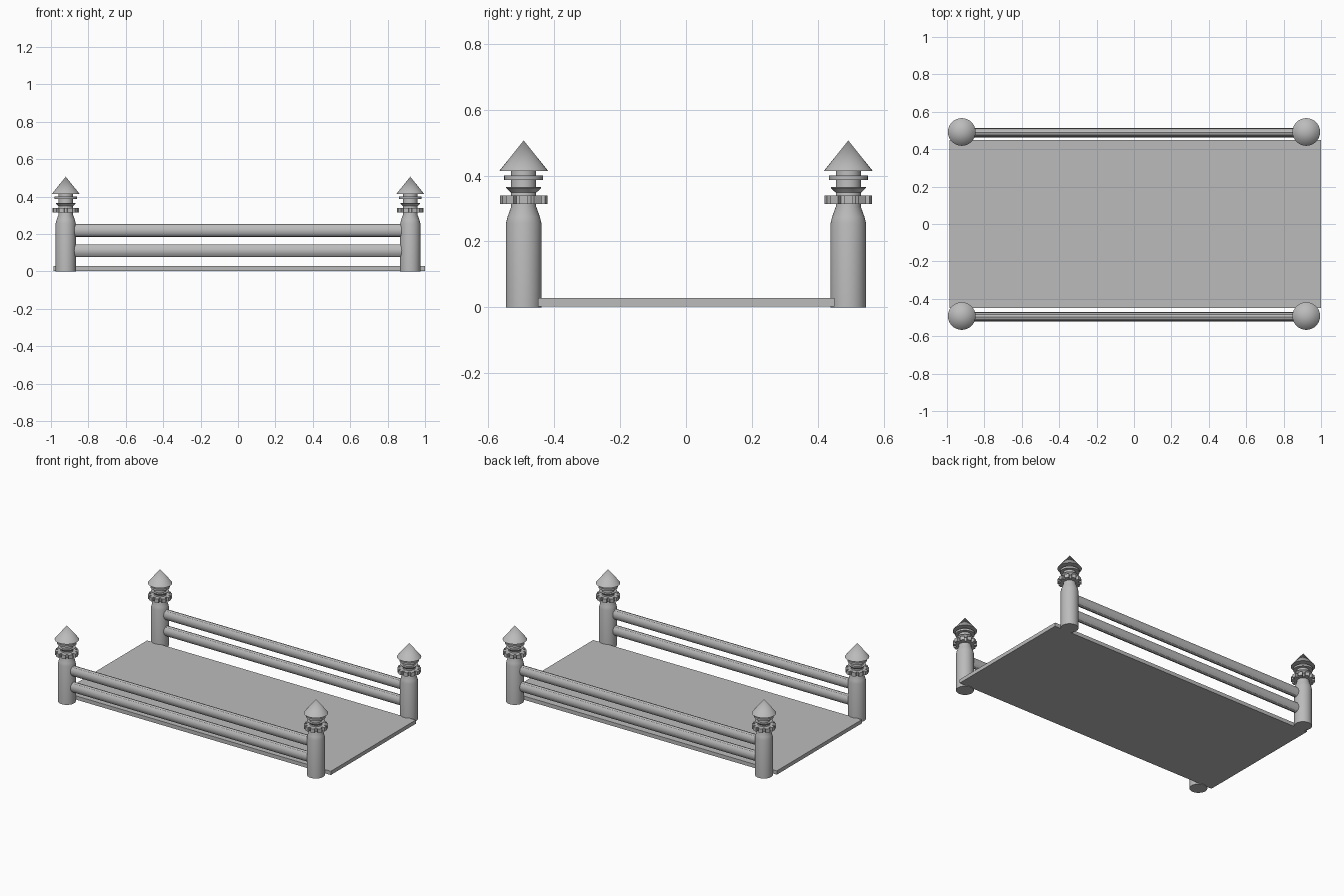
import bpy
import bmesh
from math import sin, cos, tau, radians

cube = bpy.data.objects.get("Cube")
if cube:
    bpy.data.objects.remove(cube, do_unlink=True)

# Single material
grey = bpy.data.materials.new("plain grey")
grey.use_nodes = True
colour = (0.5, 0.5, 0.5, 1)
grey.diffuse_color = colour
grey.node_tree.nodes["Principled BSDF"].inputs["Base Color"].default_value = colour


def finish(name, bm, location, smooth=True):
    """Turn a bmesh into a named object."""
    bmesh.ops.recalc_face_normals(bm, faces=bm.faces)
    mesh = bpy.data.meshes.new(name)
    bm.to_mesh(mesh)
    bm.free()
    mesh.materials.append(grey)
    obj = bpy.data.objects.new(name, mesh)
    obj.location = location
    bpy.context.collection.objects.link(obj)
    if smooth:
        bpy.ops.object.select_all(action="DESELECT")
        obj.select_set(True)
        bpy.context.view_layer.objects.active = obj
        bpy.ops.object.shade_smooth_by_angle(angle=radians(30))
    return obj


def lathe(name, profile, location, sides=32):
    """Revolve (radius, height) points around z."""
    bm = bmesh.new()
    verts = [bm.verts.new((r, 0, z)) for r, z in profile]
    edges = [bm.edges.new(pair) for pair in zip(verts, verts[1:])]
    bmesh.ops.spin(bm, geom=verts + edges, cent=(0, 0, 0), axis=(0, 0, 1),
                   angle=tau, steps=sides, use_duplicate=False)
    bmesh.ops.remove_doubles(bm, verts=bm.verts, dist=0.0001)
    return finish(name, bm, location)


def prism(name, outline, vector, location, smooth=True):
    """Extrude a closed outline along a vector."""
    bm = bmesh.new()
    face = bm.faces.new([bm.verts.new(p) for p in outline])
    result = bmesh.ops.extrude_face_region(bm, geom=[face], use_keep_orig=True)
    moved = [v for v in result["geom"] if isinstance(v, bmesh.types.BMVert)]
    bmesh.ops.translate(bm, verts=moved, vec=vector)
    return finish(name, bm, location, smooth)


POST_X, POST_Y = 0.921, 0.492

body = [(0, 0), (0.054, 0), (0.054, 0.255), (0.049, 0.275), (0.038, 0.305),
        (0.038, 0.415), (0, 0.415)]
flare = [(0.034, 0.342), (0.038, 0.348), (0.053, 0.362), (0.053, 0.365), (0.034, 0.365)]
collar = [(0.034, 0.387), (0.059, 0.387), (0.059, 0.4), (0.034, 0.4)]
roof = [(0, 0.414), (0.074, 0.414), (0, 0.506)]

# Toothed ring outline: each tooth has two outer and two inner corners
TEETH = 10
ring = []
for i in range(TEETH):
    for step, r in ((-0.3, 0.073), (0.3, 0.073), (0.34, 0.056), (0.66, 0.056)):
        a = (i + step) * tau / TEETH
        ring.append((r * cos(a), r * sin(a), 0))

# Four corner posts with finials
for side_y, end in ((-1, "front"), (1, "back")):
    for side_x, hand in ((-1, "right"), (1, "left")):
        spot = (side_x * POST_X, side_y * POST_Y, 0)
        tag = f"{end}_{hand}_"
        lathe(tag + "post", body, spot)
        prism(tag + "toothed_ring", ring, (0, 0, 0.025),
              (spot[0], spot[1], 0.314), smooth=False)
        lathe(tag + "flare", flare, spot)
        lathe(tag + "collar", collar, spot)
        lathe(tag + "cone_roof", roof, spot)

# Two oval rails along each long side
oval = [(0, 0.025 * cos(tau * i / 12), 0.034 * sin(tau * i / 12)) for i in range(12)]
for y, end in ((-0.496, "front"), (0.488, "back")):
    for z, level in ((0.11, "lower"), (0.218, "upper")):
        prism(f"{end}_{level}_rail", oval, (1.8, 0, 0), (-0.9, y, z))

# Flat deck
deck = [(-0.987, -0.448, 0), (1, -0.448, 0), (1, 0.45, 0), (-0.987, 0.45, 0)]
prism("deck", deck, (0, 0, 0.025), (0, 0, 0.003), smooth=False)
